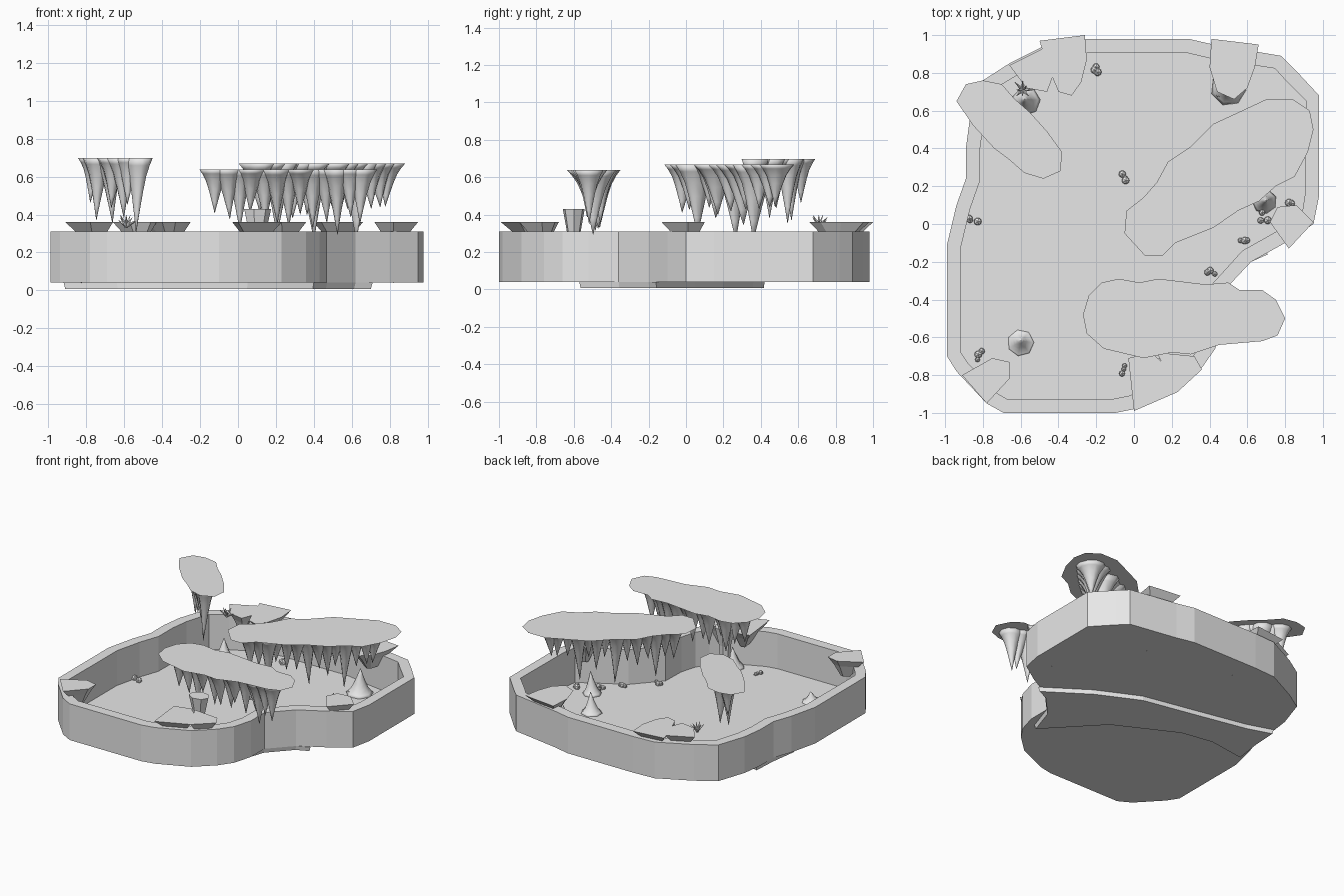
import bpy, bmesh, math, random
from mathutils import Matrix, Vector

random.seed(4)
default_cube = bpy.data.objects.get("Cube")
if default_cube:
    bpy.data.objects.remove(default_cube, do_unlink=True)

stone = bpy.data.materials.new("stone_grey")
stone.use_nodes = True
stone.diffuse_color = (0.8, 0.8, 0.8, 1)
stone.node_tree.nodes["Principled BSDF"].inputs["Base Color"].default_value = stone.diffuse_color


def finish(name, bm, smooth=False, recalc=True):
    """Turn a bmesh into a named stone object."""
    if recalc:
        bmesh.ops.recalc_face_normals(bm, faces=bm.faces)
    mesh = bpy.data.meshes.new(name)
    bm.to_mesh(mesh)
    bm.free()
    mesh.materials.append(stone)
    obj = bpy.data.objects.new(name, mesh)
    bpy.context.collection.objects.link(obj)
    if smooth:
        mesh.shade_smooth()
    return obj


def add_ring(bm, outline, z):
    return [bm.verts.new((x, y, z)) for x, y in outline]


def bridge(bm, lower, upper):
    for i in range(len(lower)):
        j = (i + 1) % len(lower)
        bm.faces.new((lower[i], lower[j], upper[j], upper[i]))


def loft(bm, rings):
    """Skin a list of rings and close both ends."""
    for lower, upper in zip(rings, rings[1:]):
        bridge(bm, lower, upper)
    bm.faces.new(rings[0][::-1])
    bm.faces.new(rings[-1])


def scaled(outline, factor):
    middle = sum((Vector(p) for p in outline), Vector((0, 0))) / len(outline)
    return [middle + (Vector(p) - middle) * factor for p in outline]


def inset(outline, distance):
    """Move every corner of a counter-clockwise outline inwards."""
    points = [Vector(p) for p in outline]
    result = []
    for i, point in enumerate(points):
        before = (point - points[i - 1]).normalized()
        after = (points[(i + 1) % len(points)] - point).normalized()
        along = (before + after).normalized()
        result.append(point + Vector((-along.y, along.x)) * distance)
    return result


def ellipse(centre, along, across, angle, sides):
    result = []
    for k in range(sides):
        turn = math.tau * k / sides
        offset = Vector((along * math.cos(turn), across * math.sin(turn)))
        offset.rotate(Matrix.Rotation(angle, 2))
        result.append(Vector(centre) + offset)
    return result


# Basin: outer wall, flat rim, inner wall and floor
FLOOR, RIM, UNDERSIDE = 0.05, 0.31, 0.04
outer = [(-.69, -1), (-.1, -1), (0, -.98), (.23, -.88), (.36, -.76), (.43, -.66),
         (.47, -.52), (.47, -.36), (.62, -.2), (.8, -.1), (.95, 0), (.98, .15),
         (.98, .68), (.85, .82), (.78, .89), (.42, .95), (.29, .98), (-.25, .98),
         (-.42, .97), (-.66, .85), (-.8, .76), (-.87, .55), (-.89, .4), (-.89, .24),
         (-.94, .1), (-.99, -.11), (-.99, -.7), (-.94, -.78), (-.78, -.95)]
inner = inset(outer, .075)
bm = bmesh.new()
loft(bm, [add_ring(bm, outer, UNDERSIDE), add_ring(bm, outer, RIM),
          add_ring(bm, inner, RIM), add_ring(bm, inner, FLOOR)])
finish("basin", bm)

# River bed hanging below the floor
river = [(.4, -.57), (.47, -.36), (.62, -.2), (.71, -.16), (.4, .05), (.09, .2),
         (-.31, .28), (-.7, .36), (-.88, .42), (-.89, .24), (-.92, .03),
         (-.64, .07), (-.4, .03), (.05, -.2)]
bm = bmesh.new()
loft(bm, [add_ring(bm, scaled(river, .99), .008), add_ring(bm, river, UNDERSIDE)])
finish("river_bed", bm)

# Flat canopy sheets
front_canopy = [(-.27, -.48), (-.24, -.38), (-.17, -.31), (-.08, -.29), (.03, -.31),
                (.13, -.29), (.38, -.32), (.5, -.31), (.56, -.35), (.68, -.35),
                (.75, -.4), (.8, -.5), (.76, -.59), (.68, -.62), (.45, -.64),
                (.3, -.69), (.2, -.68), (.05, -.71), (-.16, -.66), (-.25, -.58)]
right_canopy = [(-.05, -.05), (-.04, .07), (.05, .14), (.12, .22), (.18, .33),
                (.3, .41), (.42, .53), (.55, .59), (.7, .66), (.84, .66), (.93, .6),
                (.95, .5), (.92, .38), (.85, .25), (.75, .2), (.66, .12), (.55, .07),
                (.42, -.02), (.22, -.1), (.15, -.17), (.06, -.17)]
back_canopy = [(-.94, .65), (-.89, .74), (-.8, .76), (-.7, .74), (-.63, .66),
               (-.55, .59), (-.46, .49), (-.38, .38), (-.39, .28), (-.48, .24),
               (-.58, .27), (-.66, .34), (-.74, .4), (-.85, .52)]

FLARE = [(0, 1), (.1, .8), (.25, .58), (.45, .4), (.75, .18), (1, .01)]


def spike(bm, centre, along, across, angle, top, tip, sides=10):
    """Flared cone running from a wide end to a point."""
    lean = Vector((random.uniform(-.015, .015), random.uniform(-.015, .015)))
    rings = []
    for step, width in FLARE:
        spot = Vector(centre) + lean * step
        outline = ellipse(spot, along * width, across * width, angle, sides)
        rings.append(add_ring(bm, outline, top + (tip - top) * step))
    loft(bm, rings)


def canopy(name, outline, z, start, end, count, across):
    bm = bmesh.new()
    bm.faces.new(add_ring(bm, outline, z))
    bm.normal_update()
    if bm.faces[:][0].normal.z < 0:
        bmesh.ops.reverse_faces(bm, faces=bm.faces)
    finish(name + "_canopy", bm, recalc=False)
    # Curtain of overlapping stalactites along the middle
    start, end = Vector(start), Vector(end)
    spine = end - start
    angle = math.atan2(spine.y, spine.x)
    side = Vector((-spine.y, spine.x)).normalized()
    bm = bmesh.new()
    for i in range(count):
        t = i / (count - 1)
        fullness = .7 + .3 * math.sin(math.pi * t)
        shift = random.uniform(-.25, .25) * across
        reach = .29 + random.uniform(-.07, .04) + (.08 if i % 4 == 2 else 0)
        spike(bm, start + spine * t + side * shift * fullness, .085,
              (across - abs(shift)) * fullness, angle, z - .002, z - reach)
    finish(name + "_stalactites", bm, smooth=True)


canopy("front", front_canopy, .64, (-.12, -.495), (.65, -.495), 13, .15)
canopy("right", right_canopy, .67, (.1, -.01), (.78, .5), 14, .17)
canopy("back", back_canopy, .70, (-.77, .61), (-.52, .38), 7, .11)

# Tapering rock ledges resting on the rim
ledges = {
    "back_right_ledge": [(-.5, .97), (-.26, 1), (-.25, .87), (-.28, .75), (-.33, .68),
                         (-.4, .7), (-.47, .87)],
    "back_corner_ledge": [(-.66, .84), (-.48, .93), (-.43, .78), (-.46, .7), (-.57, .72)],
    "back_left_ledge": [(.41, .98), (.66, .95), (.64, .83), (.6, .72), (.53, .66),
                        (.44, .7), (.4, .83)],
    "left_ledge": [(.82, -.13), (.95, .01), (.86, .1), (.76, .09), (.72, .01)],
    "front_ledge": [(0, -.99), (.23, -.89), (.16, -.74), (.09, -.68), (-.03, -.71)],
    "front_side_ledge": [(.23, -.89), (.36, -.77), (.32, -.7), (.12, -.68), (.16, -.76)],
    "front_corner_ledge": [(-.91, -.8), (-.78, -.95), (-.66, -.82), (-.66, -.73),
                           (-.75, -.71)],
}
for name, outline in ledges.items():
    bm = bmesh.new()
    loft(bm, [add_ring(bm, scaled(outline, factor), z)
              for z, factor in ((.36, 1), (.31, .68), (.22, .25))])
    finish(name, bm)

# Stalagmites on the floor
stalagmites = [(-.6, -.63, .08, .13), (.69, .12, .07, .22), (.5, .72, .1, .24),
               (-.57, .65, .08, .2), (.52, .37, .08, .2), (.15, -.78, .08, .2)]
for x, y, radius, tip in stalagmites:
    bm = bmesh.new()
    spike(bm, (x, y), radius, radius, random.random(), FLOOR - .005, tip, 7)
    finish("stalagmite", bm, smooth=True)

# Stump under the front canopy
bm = bmesh.new()
loft(bm, [add_ring(bm, ellipse((.1, -.6), r, r * .8, 0, 7), z)
          for z, r in ((FLOOR, .03), (.3, .045), (.43, .075))])
finish("stump", bm)

# Pebble clusters around the edge
pebbles = [(-.22, .83), (.44, .71), (-.07, .26), (-.85, .01), (-.83, -.69),
           (-.07, -.77), (.4, -.24), (.59, -.11), (.69, .04), (.83, .11)]
bm = bmesh.new()
for x, y in pebbles:
    for k in range(3):
        spot = (x + random.uniform(-.03, .03), y + random.uniform(-.03, .03), FLOOR + .012)
        bmesh.ops.create_icosphere(bm, subdivisions=1, radius=random.uniform(.014, .024),
                                   matrix=Matrix.Translation(spot))
finish("pebbles", bm)

# Spiky crystal cluster near the back corner
bm = bmesh.new()
for k in range(8):
    tilt = Matrix.Rotation(math.tau * k / 8, 4, "Z") @ Matrix.Rotation(.5 + .3 * (k % 3), 4, "X")
    place = Matrix.Translation((-.59, .71, .34)) @ tilt @ Matrix.Translation((0, 0, .03))
    bmesh.ops.create_cone(bm, cap_ends=True, segments=4, radius1=.012, radius2=.001,
                          depth=.07, matrix=place)
finish("crystal_cluster", bm)
